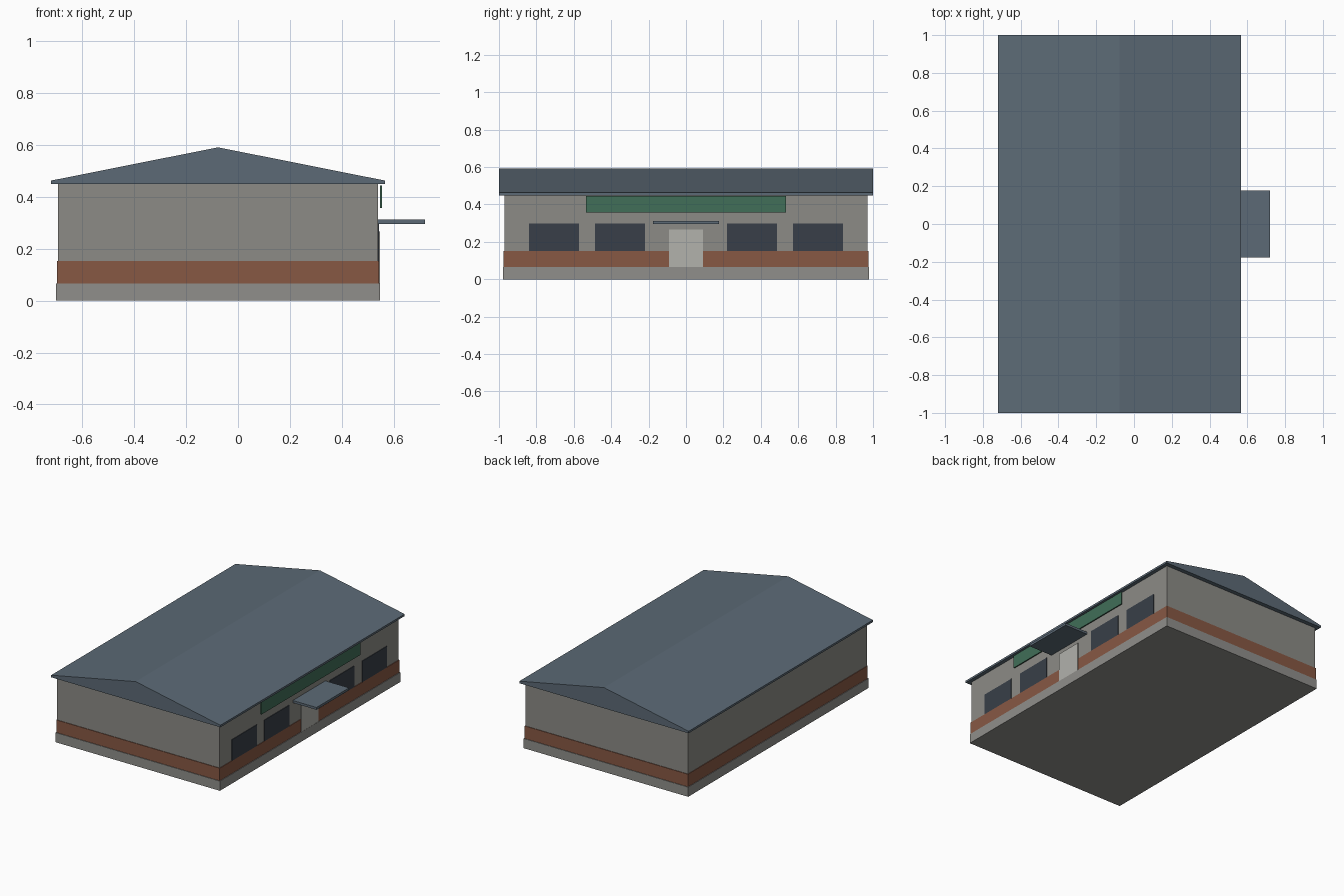
import bpy
import bmesh

cube = bpy.data.objects.get("Cube")
if cube:
    bpy.data.objects.remove(cube, do_unlink=True)


def material(name, srgb):
    linear = [((c / 255 + 0.055) / 1.055) ** 2.4 for c in srgb]
    mat = bpy.data.materials.new(name)
    mat.use_nodes = True
    mat.diffuse_color = (*linear, 1)
    bsdf = mat.node_tree.nodes["Principled BSDF"]
    bsdf.inputs["Base Color"].default_value = (*linear, 1)
    bsdf.inputs["Roughness"].default_value = 0.8
    return mat


PLASTER = material("wall plaster", (140, 139, 134))
STONE = material("plinth stone", (144, 143, 139))
BRICK = material("brick red", (135, 88, 68))
SLATE = material("roof slate blue", (92, 106, 118))
GLASS = material("window dark glass", (56, 63, 72))
DOOR = material("door pale grey", (178, 178, 172))
GREEN = material("sign green", (65, 110, 88))


def finish(name, bm, mat):
    bmesh.ops.recalc_face_normals(bm, faces=bm.faces)
    mesh = bpy.data.meshes.new(name)
    bm.to_mesh(mesh)
    bm.free()
    mesh.materials.append(mat)
    obj = bpy.data.objects.new(name, mesh)
    bpy.context.collection.objects.link(obj)
    return obj


def box(name, xs, ys, zs, mat):
    bm = bmesh.new()
    bmesh.ops.create_cube(bm, size=1)
    for v in bm.verts:
        for axis, (low, high) in enumerate((xs, ys, zs)):
            v.co[axis] = high if v.co[axis] > 0 else low
    return finish(name, bm, mat)


# The body sits left of the origin because the canopy juts out to the other side
MID_X = -0.077
HALF_X, HALF_Y = 0.617, 0.971


def storey(name, grow, zs, mat):
    hx, hy = HALF_X + grow, HALF_Y + grow
    box(name, (MID_X - hx, MID_X + hx), (-hy, hy), zs, mat)


# Stacked body courses
storey("plinth", 0.008, (0, 0.066), STONE)
storey("brick_band", 0.004, (0.066, 0.152), BRICK)
storey("walls", 0, (0.152, 0.45), PLASTER)

# Gabled roof: end profile extruded along the ridge
EAVE = 0.643
profile = [(-EAVE, 0.449), (EAVE, 0.449), (EAVE, 0.463), (0, 0.591), (-EAVE, 0.463)]
bm = bmesh.new()
end = bm.faces.new([bm.verts.new((MID_X + x, -1, z)) for x, z in profile])
extruded = bmesh.ops.extrude_face_region(bm, geom=[end], use_keep_orig=True)
for v in extruded["geom"]:
    if isinstance(v, bmesh.types.BMVert):
        v.co.y = 1
finish("roof", bm, SLATE)

# Windows on the entrance side, mirrored about the door
FACE = MID_X + HALF_X
for side, label in ((-1, "front"), (1, "back")):
    for place, near, far in (("inner", 0.22, 0.487), ("outer", 0.572, 0.84)):
        ys = sorted((side * near, side * far))
        box(f"{label}_{place}_window", (FACE - 0.003, FACE + 0.004), ys, (0.152, 0.297), GLASS)

# Entrance
box("door", (FACE - 0.002, FACE + 0.007), (-0.092, 0.092), (0.066, 0.266), DOOR)
box("door_canopy", (FACE, 0.72), (-0.177, 0.177), (0.296, 0.312), SLATE)
box("sign_board", (FACE + 0.007, FACE + 0.015), (-0.535, 0.535), (0.357, 0.444), GREEN)
